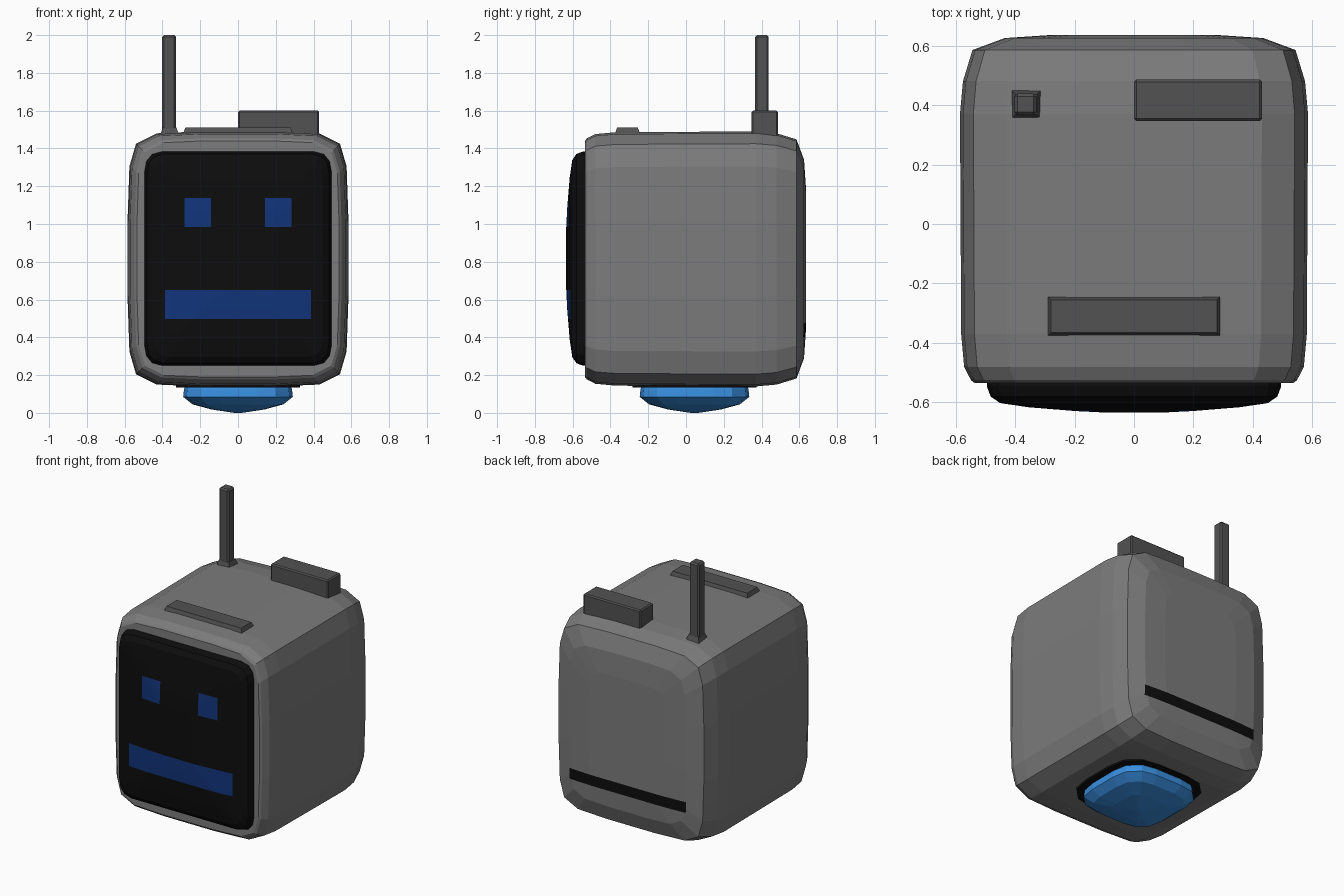
import bpy, bmesh
from mathutils import Vector

if "Cube" in bpy.data.objects:
    bpy.data.objects.remove(bpy.data.objects["Cube"])


def material(name, rgb):
    m = bpy.data.materials.new(name)
    m.diffuse_color = (*rgb, 1)
    m.use_nodes = True
    m.node_tree.nodes["Principled BSDF"].inputs["Base Color"].default_value = m.diffuse_color
    return m


GREY = material("body grey", (0.2, 0.2, 0.2))
DARK = material("dark grey", (0.085, 0.085, 0.085))
BLACK = material("black", (0.004, 0.004, 0.004))
NAVY = material("deep blue", (0.006, 0.035, 0.2))
BLUE = material("bright blue", (0.04, 0.27, 0.74))


def finish(bm, name, mats):
    bmesh.ops.recalc_face_normals(bm, faces=bm.faces[:])
    me = bpy.data.meshes.new(name)
    bm.to_mesh(me)
    bm.free()
    for m in mats:
        me.materials.append(m)
    ob = bpy.data.objects.new(name, me)
    bpy.context.collection.objects.link(ob)
    return ob


def loft(quarter, rings, centre, axis):
    """Stack inset copies of a mirrored quarter outline along y or z."""
    q = quarter
    outline = (q + [(-a, b) for a, b in reversed(q)]
               + [(-a, -b) for a, b in q] + [(a, -b) for a, b in reversed(q)])
    ha, hb = max(a for a, b in q), max(b for a, b in q)
    bm = bmesh.new()
    loops = []
    for level, inset in rings:
        loop = []
        for a, b in outline:
            a = a * (ha - inset) / ha + centre[0]
            b = b * (hb - inset) / hb + centre[1]
            loop.append(bm.verts.new((a, level, b) if axis == 'y' else (a, b, level)))
        loops.append(loop)
    n = len(outline)
    for l0, l1 in zip(loops, loops[1:]):
        for i in range(n):
            j = (i + 1) % n
            bm.faces.new((l0[i], l0[j], l1[j], l1[i]))
    bm.faces.new(loops[0])
    bm.faces.new(loops[-1])
    return bm


def paint(bm, rects, facing):
    """Cut x/z rectangles into the faces on one y side and recolour them."""
    bmesh.ops.recalc_face_normals(bm, faces=bm.faces[:])
    for axis, k in ((0, 0), (0, 1), (2, 2), (2, 3)):
        for value in sorted({r[k] for r in rects}):
            no = Vector((0, 0, 0))
            no[axis] = 1
            faces = [f for f in bm.faces if f.normal.y * facing > 0.25]
            geom = faces + list({e for f in faces for e in f.edges}) \
                + list({v for f in faces for v in f.verts})
            bmesh.ops.bisect_plane(bm, geom=geom, plane_co=no * value, plane_no=no)
            bm.normal_update()
    for f in bm.faces:
        c = f.calc_center_median()
        if f.normal.y * facing > 0.25 and any(
                x0 < c.x < x1 and z0 < c.z < z1 for x0, x1, z0, z1 in rects):
            f.material_index = 1


def box(name, lo, hi, mat, bevel=0.01, top_inset=0.0):
    bm = bmesh.new()
    bmesh.ops.create_cube(bm, size=1)
    lo, hi = Vector(lo), Vector(hi)
    size, mid = hi - lo, (lo + hi) / 2
    for v in bm.verts:
        shrink = top_inset if v.co.z > 0 else 0
        v.co = Vector((mid.x + v.co.x * (size.x - 2 * shrink),
                       mid.y + v.co.y * (size.y - 2 * shrink),
                       mid.z + v.co.z * size.z))
    if bevel:
        bmesh.ops.bevel(bm, geom=bm.edges[:], offset=bevel, segments=1,
                        affect='EDGES', profile=0.5)
    return finish(bm, name, [mat])


# Rounded casing with a dark slot on the back
bm = loft([(0.585, 0.2), (0.575, 0.49), (0.54, 0.61), (0.43, 0.665), (0.2, 0.675)],
          [(-0.535, 0.05), (-0.525, 0.037), (-0.48, 0.014), (-0.37, 0.004),
           (0.37, 0), (0.48, 0.01), (0.585, 0.042), (0.625, 0.15), (0.635, 0.3)],
          (0, 0.815), 'y')
paint(bm, [(-0.435, 0.435, 0.402, 0.475)], 1)
finish(bm, "casing", [GREY, BLACK])

# Bulging screen with eyes and mouth cut in
bm = loft([(0.495, 0.46), (0.485, 0.515), (0.455, 0.552), (0.40, 0.567)],
          [(-0.52, 0), (-0.545, 0), (-0.58, 0.013), (-0.602, 0.045),
           (-0.616, 0.14), (-0.629, 0.3), (-0.634, 0.4)],
          (0, 0.817), 'y')
paint(bm, [(-0.283, -0.143, 0.985, 1.137), (0.143, 0.283, 0.985, 1.137),
           (-0.387, 0.387, 0.497, 0.65)], -1)
finish(bm, "screen", [BLACK, NAVY])

# Underside socket and rolling foot
square = [(0.29, 0.1), (0.272, 0.2), (0.2, 0.272), (0.1, 0.29)]
finish(loft([(a * 1.13, b * 1.13) for a, b in square],
            [(0.16, 0), (0.134, 0)], (0, 0.045), 'z'), "foot_socket", [BLACK])
finish(loft(square, [(0.16, 0.015), (0.125, 0.004), (0.085, 0), (0.045, 0.05),
                     (0.018, 0.15), (0.0, 0.27)], (0, 0.045), 'z'),
       "rolling_foot", [BLUE])

# Antenna, rear block and front bar on top
box("antenna", (-0.402, 0.366, 1.46), (-0.328, 0.438, 2.0), DARK, 0.01)
box("antenna_base", (-0.412, 0.354, 1.47), (-0.312, 0.45, 1.512), DARK, 0, 0.014)
box("rear_block", (0.0, 0.346, 1.45), (0.43, 0.486, 1.6), DARK, 0.008)
box("front_bar", (-0.295, -0.381, 1.465), (0.295, -0.239, 1.51), DARK, 0, 0.016)
